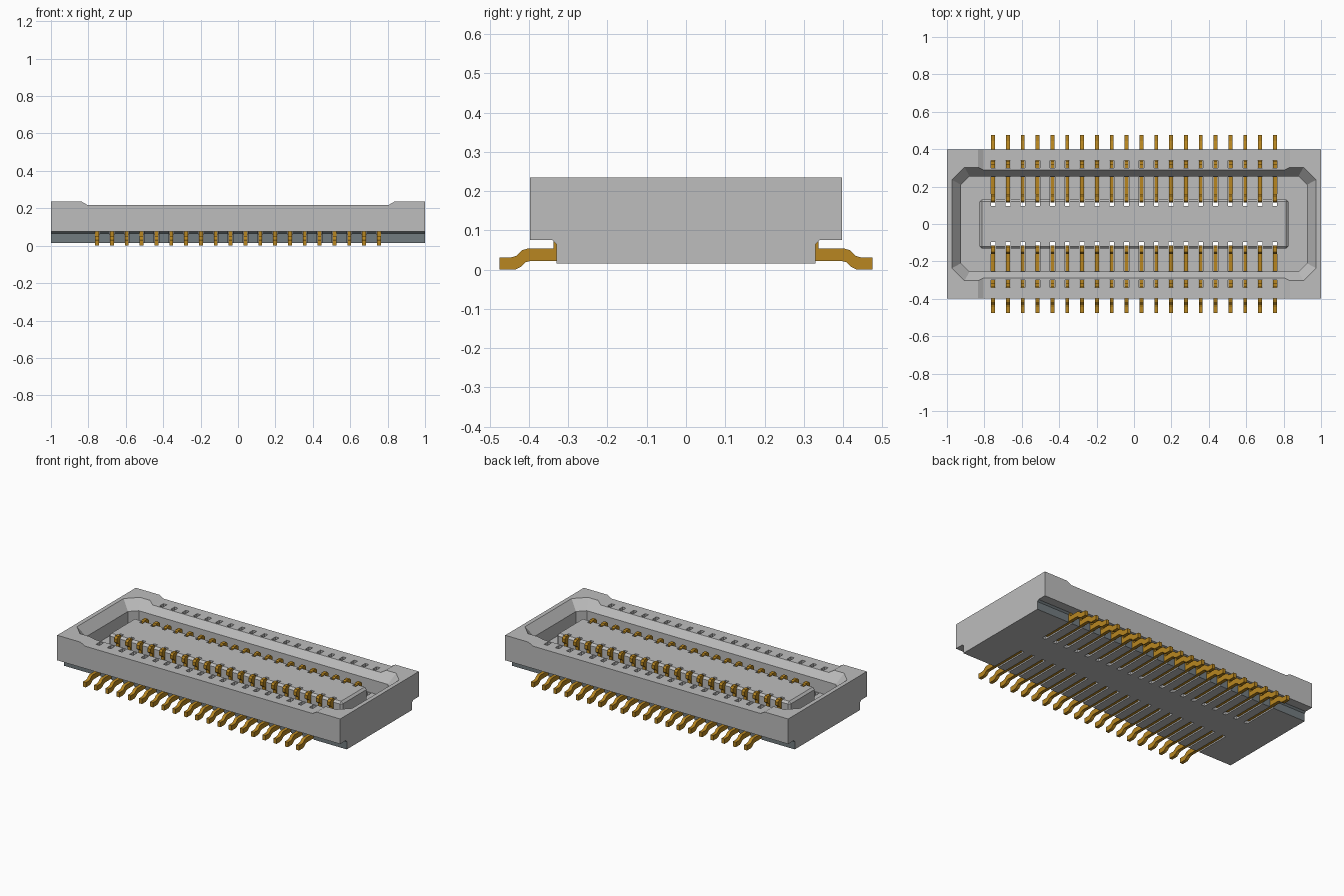
import bpy, bmesh

cube = bpy.data.objects.get("Cube")
if cube:
    bpy.data.objects.remove(cube)


def material(name, rgb):
    m = bpy.data.materials.new(name)
    m.use_nodes = True
    m.diffuse_color = (*rgb, 1)
    m.node_tree.nodes["Principled BSDF"].inputs["Base Color"].default_value = (*rgb, 1)
    return m


GREY = material("housing grey", (0.51, 0.51, 0.51))
SLATE = material("slate step", (0.17, 0.20, 0.215))
GOLD = material("contact gold", (0.48, 0.24, 0.015))


def loft(bm, loop_a, loop_b):
    """Closed solid between two matching loops."""
    a = [bm.verts.new(p) for p in loop_a]
    b = [bm.verts.new(p) for p in loop_b]
    n = len(a)
    faces = [bm.faces.new(a), bm.faces.new(b)]
    for i in range(n):
        j = (i + 1) % n
        faces.append(bm.faces.new((a[i], a[j], b[j], b[i])))
    bmesh.ops.recalc_face_normals(bm, faces=faces)


def prism_x(bm, profile, x, half, side=1):
    """Extrude a (y, z) profile along x."""
    loft(bm, [(x - half, side * y, z) for y, z in profile],
         [(x + half, side * y, z) for y, z in profile])


def finish(name, bm, *mats):
    me = bpy.data.meshes.new(name)
    bm.to_mesh(me)
    bm.free()
    ob = bpy.data.objects.new(name, me)
    bpy.context.collection.objects.link(ob)
    for m in mats:
        me.materials.append(m)
    return ob


def combine(target, tool, operation):
    """Apply a boolean and discard the tool."""
    mod = target.modifiers.new(operation, "BOOLEAN")
    mod.object, mod.operation, mod.solver = tool, operation, "EXACT"
    tool.hide_render = True
    graph = bpy.context.evaluated_depsgraph_get()
    me = bpy.data.meshes.new_from_object(target.evaluated_get(graph))
    target.modifiers.clear()
    target.data = me
    bpy.data.objects.remove(tool)


def octagon(x, y, cut, z):
    quarter = [(x, y - cut), (x - cut, y)]
    half = quarter + [(-a, b) for a, b in reversed(quarter)]
    return [(a, b, z) for a, b in half] + [(-a, -b, z) for a, b in half]


# Housing: stepped block
BASE, STEP, TOP, INSET = 0.015, 0.075, 0.235, 0.33
bm = bmesh.new()
right = [(INSET, BASE), (INSET, STEP - 0.01), (INSET + 0.01, STEP), (0.397, STEP), (0.397, TOP)]
prism_x(bm, right + [(-y, z) for y, z in reversed(right)], 0, 1)
housing = finish("housing", bm, GREY, SLATE)

# Shallow lowered length of both long rims
bm = bmesh.new()
notch = [(-0.835, 0.25), (-0.835, TOP), (-0.805, 0.218),
         (0.805, 0.218), (0.835, TOP), (0.835, 0.25)]
loft(bm, [(x, -0.5, z) for x, z in notch], [(x, 0.5, z) for x, z in notch])
combine(housing, finish("rim_cutter", bm, GREY), "DIFFERENCE")

# Mating cavity with funnel lead-in above straight walls
FLOOR = 0.09
for name, lower, upper in (
        ("funnel_cutter", octagon(0.925, 0.255, 0.045, 0.175), octagon(0.978, 0.308, 0.07, 0.241)),
        ("cavity_cutter", octagon(0.925, 0.255, 0.045, FLOOR), octagon(0.925, 0.255, 0.045, 0.2))):
    bm = bmesh.new()
    loft(bm, lower, upper)
    combine(housing, finish(name, bm, GREY), "DIFFERENCE")

# Central tongue with chamfered edges
bm = bmesh.new()
bmesh.ops.create_cube(bm, size=1)
for v in bm.verts:
    v.co.x *= 1.65
    v.co.y *= 0.264
    v.co.z = 0.192 if v.co.z > 0 else 0.05
edges = [e for e in bm.edges if max(v.co.z for v in e.verts) > 0.1]
bmesh.ops.bevel(bm, geom=edges, offset=0.013, segments=1, affect="EDGES")
combine(housing, finish("tongue", bm, GREY), "UNION")

# Contact positions: two rows of twenty
COUNT, PITCH = 20, 0.0793
places = [((i - (COUNT - 1) / 2) * PITCH, s) for i in range(COUNT) for s in (-1, 1)]

# Contact slots through the floor, tongue edge and rim
slot = [(0.095, 0), (0.34, 0), (0.34, 0.26), (0.3, 0.26), (0.3, 0.06), (0.25, 0.06),
        (0.25, 0.11), (0.15, 0.11), (0.15, 0.23), (0.095, 0.23)]
bm = bmesh.new()
for x, side in places:
    prism_x(bm, slot, x, 0.0125, side)
combine(housing, finish("slot_cutter", bm, GREY), "DIFFERENCE")

# Slate colour on the recessed long base faces
for f in housing.data.polygons:
    on_step = abs(abs(f.center.y) - INSET) < 0.008 and f.center.z < STEP
    f.material_index = 1 if on_step and abs(f.normal.y) > 0.6 else 0

# Bent contacts: foot, run, tongue hook and rim spring
contact = [(0.475, 0), (0.435, 0), (0.422, 0.006), (0.408, 0.019), (0.395, 0.022),
           (0.115, 0.022), (0.115, 0.192), (0.122, 0.2), (0.15, 0.2), (0.161, 0.188),
           (0.161, 0.165), (0.14, 0.15), (0.14, 0.053), (0.318, 0.053), (0.318, 0.195),
           (0.338, 0.195), (0.338, 0.053), (0.405, 0.053), (0.418, 0.049),
           (0.432, 0.035), (0.445, 0.031), (0.475, 0.031)]
for label, row in (("front_contacts", -1), ("back_contacts", 1)):
    bm = bmesh.new()
    for x, side in places:
        if side == row:
            prism_x(bm, contact, x, 0.0105, side)
    finish(label, bm, GOLD)
